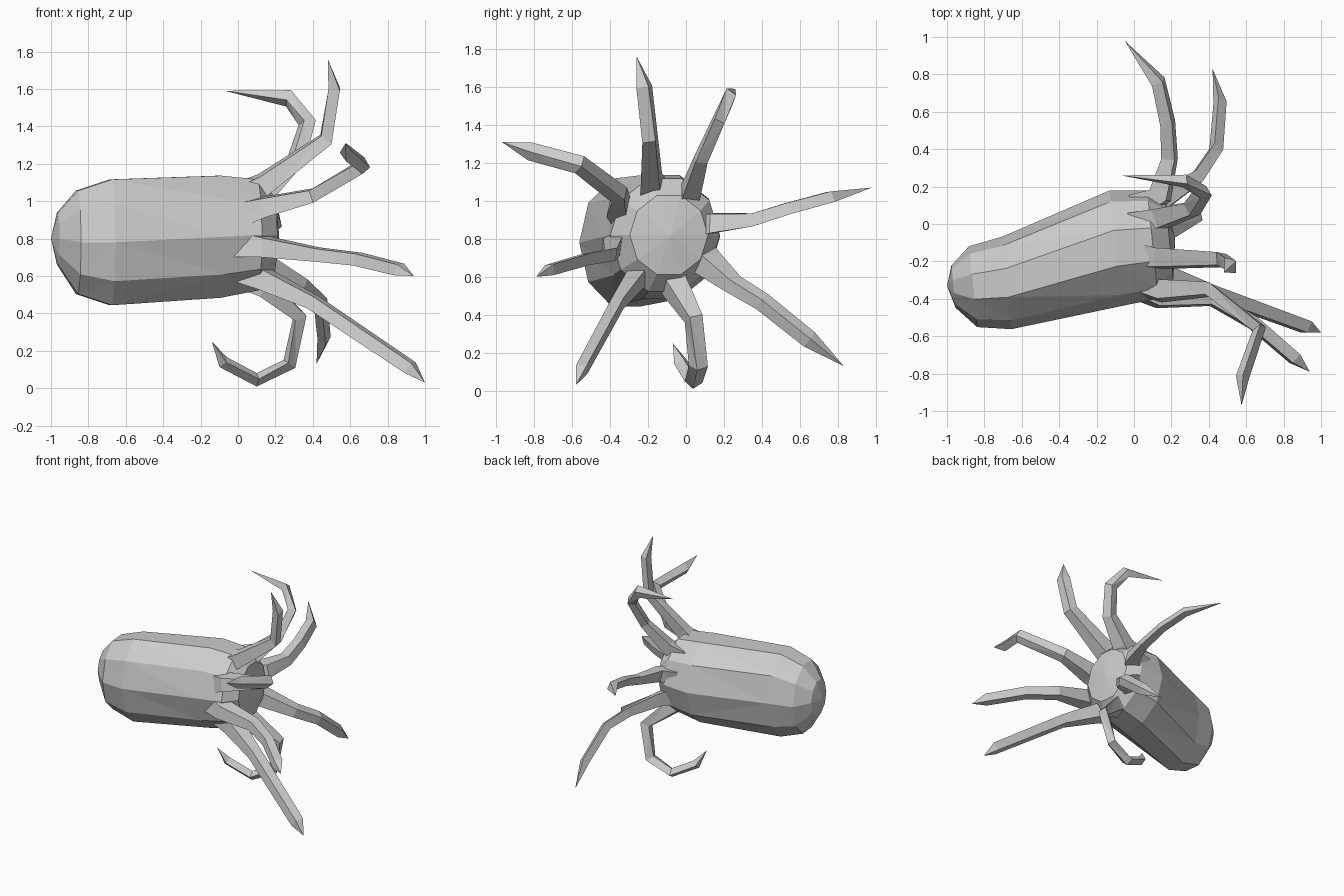
import bpy, bmesh, math
from mathutils import Vector

if "Cube" in bpy.data.objects:
    bpy.data.objects.remove(bpy.data.objects["Cube"])


def loft(name, rings, start=None, end=None):
    """Skin a list of point rings, closing the ends to a point or a flat cap."""
    bm = bmesh.new()
    loops = [[bm.verts.new(p) for p in ring] for ring in rings]
    n = len(loops[0])
    for a, b in zip(loops, loops[1:]):
        for i in range(n):
            j = (i + 1) % n
            bm.faces.new((a[i], a[j], b[j], b[i]))
    for loop, tip in ((loops[0], start), (loops[-1], end)):
        if tip is None:
            bm.faces.new(loop)
        else:
            v = bm.verts.new(tip)
            for i in range(n):
                bm.faces.new((loop[i], loop[(i + 1) % n], v))
    bmesh.ops.triangulate(bm, faces=[f for f in bm.faces if len(f.verts) == 4])
    bmesh.ops.recalc_face_normals(bm, faces=bm.faces)
    me = bpy.data.meshes.new(name)
    bm.to_mesh(me)
    bm.free()
    bpy.context.collection.objects.link(bpy.data.objects.new(name, me))


def body_ring(x, y, z, ry, rz, n=10):
    """Slightly slanted ellipse across the mantle."""
    ring = []
    for i in range(n):
        a = math.tau * (i + 0.5) / n
        dy = ry * math.sin(a) * 1.03
        ring.append((x - 0.1 * dy, y + dy, z + rz * math.cos(a) * 1.04))
    return ring


def tentacle(name, pts):
    """Tapered four-sided limb following a bent path to a sharp tip."""
    side = (pts[1] - pts[0]).orthogonal().normalized()
    rings = []
    for k, p in enumerate(pts[:-1]):
        t = (pts[k + 1] - pts[max(k - 1, 0)]).normalized()
        side = (side - t * side.dot(t)).normalized()
        other = t.cross(side)
        r = max(0.11 - 0.027 * k, 0.06 - 0.003 * k)
        rings.append([p + side * r * math.cos(a) + other * r * 0.75 * math.sin(a)
                      for a in (math.pi / 2 * i for i in range(4))])
    loft(name, rings, end=pts[-1])


# Barrel-shaped mantle
loft("mantle", [body_ring(*r) for r in (
    (-0.965, -0.335, 0.80, 0.11, 0.14),
    (-0.86, -0.335, 0.78, 0.21, 0.28),
    (-0.68, -0.315, 0.78, 0.24, 0.34),
    (-0.10, -0.13, 0.81, 0.30, 0.33),
    (0.10, -0.11, 0.82, 0.28, 0.30),
    (0.19, -0.09, 0.82, 0.20, 0.21))],
    start=(-1.0, -0.33, 0.80), end=(0.22, -0.08, 0.82))

# Outer joints of the eight arms, in order around the open end of the mantle
arms = {
    "arm_top": [(.47, -.19, 1.33), (.515, -.22, 1.60), (.48, -.26, 1.76)],
    "arm_top_back": [(.31, .08, 1.22), (.37, .17, 1.42), (.27, .23, 1.55), (-.07, .26, 1.59)],
    "arm_back_upper": [(.19, .35, .90), (.18, .54, .96), (.13, .76, 1.02), (-.05, .98, 1.07)],
    "arm_back_lower": [(.34, .25, .56), (.44, .40, .47), (.46, .65, .27), (.42, .83, .13)],
    "arm_bottom": [(.33, .04, .38), (.275, .065, .13), (.10, .04, .045),
                   (-.08, -.02, .14), (-.14, -.07, .25)],
    "arm_front_lower": [(.40, -.36, .46), (.92, -.55, .11), (1.0, -.58, .03)],
    "arm_front_middle": [(.42, -.40, .715), (.64, -.53, .69), (.86, -.72, .635), (.94, -.79, .60)],
    "arm_front_upper": [(.40, -.35, 1.03), (.67, -.56, 1.19), (.58, -.82, 1.26),
                        (.575, -.97, 1.31)],
}
# Arm roots sit evenly on a circle around the open end
for i, (name, joints) in enumerate(arms.items()):
    a = math.radians(103 - 45 * i)
    out = Vector((0, math.cos(a), math.sin(a)))
    hub = Vector((0.02, -0.12, 0.82))
    roots = [hub + out * 0.21, hub + out * 0.28 + Vector((0.12, 0, 0))]
    tentacle(name, roots + [Vector(p) for p in joints])
